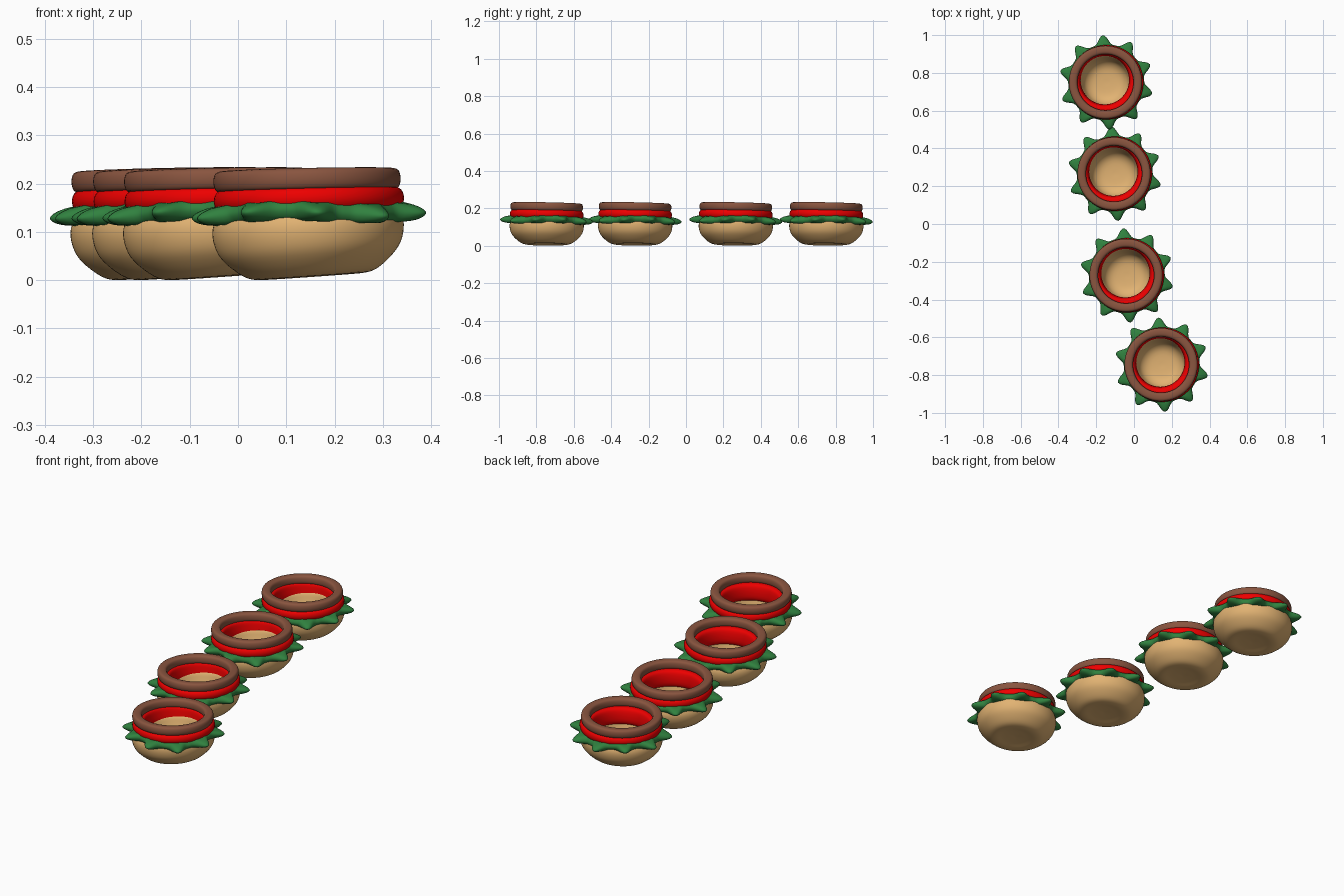
import bpy, bmesh, math
from mathutils import Matrix

if "Cube" in bpy.data.objects:
    bpy.data.objects.remove(bpy.data.objects["Cube"])


def material(name, rgb):
    m = bpy.data.materials.new(name)
    m.diffuse_color = (*rgb, 1)
    m.use_nodes = True
    m.node_tree.nodes["Principled BSDF"].inputs["Base Color"].default_value = m.diffuse_color
    return m


BUN = material("bun_tan", (0.76, 0.45, 0.17))
GREEN = material("lettuce_green", (0.03, 0.22, 0.05))
RED = material("tomato_red", (0.85, 0.0, 0.0))
BROWN = material("patty_brown", (0.25, 0.09, 0.05))


def smooth_profile(pts, closed, sub=4):
    """Catmull-Rom curve through (radius, height) points."""
    n, out = len(pts), []
    get = (lambda i: pts[i % n]) if closed else (lambda i: pts[max(0, min(n - 1, i))])
    for i in range(n if closed else n - 1):
        a, b, c, d = (get(i + k) for k in (-1, 0, 1, 2))
        for s in range(sub):
            t = s / sub
            out.append(tuple(0.5 * (2 * q + (r - p) * t + (2 * p - 5 * q + 4 * r - w) * t * t
                                    + (3 * q - p - 3 * r + w) * t ** 3)
                             for p, q, r, w in zip(a, b, c, d)))
    if not closed:
        out.append(pts[-1])
    return out


def revolve(name, pts, mat, tilt=(0, 0), pivot=0.1, closed=True, warp=None, seg=80):
    """Spin a profile about z, optionally warped by angle, then tilt it."""
    prof = smooth_profile(pts, closed)
    bm = bmesh.new()
    rings = []
    for i in range(seg):
        a = 2 * math.pi * i / seg
        ring = []
        for r, z in prof:
            if warp:
                r, z = warp(r, z, a)
            ring.append(bm.verts.new((r * math.cos(a), r * math.sin(a), z)))
        rings.append(ring)
    n = len(prof)
    for i in range(seg):
        p, q = rings[i], rings[(i + 1) % seg]
        for j in range(n if closed else n - 1):
            k = (j + 1) % n
            bm.faces.new((p[j], q[j], q[k], p[k]))
    bmesh.ops.remove_doubles(bm, verts=bm.verts, dist=1e-5)
    rot = Matrix.Rotation(math.radians(tilt[0]), 4, 'X') @ Matrix.Rotation(math.radians(tilt[1]), 4, 'Y')
    bm.transform(Matrix.Translation((0, 0, pivot)) @ rot @ Matrix.Translation((0, 0, -pivot)))
    bmesh.ops.recalc_face_normals(bm, faces=bm.faces)
    me = bpy.data.meshes.new(name)
    bm.to_mesh(me)
    bm.free()
    for f in me.polygons:
        f.use_smooth = True
    me.materials.append(mat)
    return me


def leaf(r, z, a):
    """Pull the outer edge of the lettuce into ten wavy points."""
    w = (0.5 + 0.5 * math.cos(10 * (a - math.radians(94)))) ** 2
    t = max(0, (r - 0.15) / 0.05)
    z = 0.138 + (z - 0.138) * (1 - 0.25 * t * w)
    return r + 0.048 * t * w, z + 0.006 * t * math.sin(3 * a + 1) - 0.004 * t * w


def off_centre_hole(r, z, a):
    """Shift the hole of the tomato ring towards the back left."""
    t = max(0, min(1, (0.18 - r) / 0.05))
    return r + 0.014 * t * math.cos(a - math.radians(125)), z


# Hollow bun: outer wall, rim, then the bowl inside
bun = revolve("bun", [(0, 0.015), (0.06, 0.012), (0.105, 0.0075), (0.14, 0.017), (0.18, 0.052),
                      (0.196, 0.085), (0.197, 0.12), (0.18, 0.148), (0.155, 0.155), (0.137, 0.145),
                      (0.125, 0.11), (0.108, 0.07), (0.07, 0.046), (0, 0.04)],
              BUN, (-0.5, -4), 0.08, closed=False)

# Lettuce ring
lettuce = revolve("lettuce", [(0.15, 0.125), (0.175, 0.117), (0.193, 0.122), (0.201, 0.138),
                              (0.193, 0.154), (0.175, 0.161), (0.15, 0.152)],
                  GREEN, (-1, -0.7), 0.138, warp=leaf, seg=160)

# Tomato ring
tomato = revolve("tomato", [(0.14, 0.105), (0.165, 0.125), (0.19, 0.147), (0.197, 0.168),
                            (0.188, 0.187), (0.16, 0.191), (0.139, 0.187), (0.13, 0.16),
                            (0.128, 0.125)],
                 RED, (-1, -1.2), 0.165, warp=off_centre_hole)

# Patty ring
patty = revolve("patty", [(0.152, 0.189), (0.17, 0.185), (0.188, 0.188), (0.194, 0.206),
                          (0.189, 0.225), (0.17, 0.229), (0.153, 0.224), (0.148, 0.206)],
                BROWN, (-1.2, -1.2), 0.206)

# Four identical stacks along a bent row
for i, (x, y) in enumerate([(-0.147, 0.75), (-0.102, 0.266), (-0.038, -0.272), (0.147, -0.745)], 1):
    for me in (bun, lettuce, tomato, patty):
        ob = bpy.data.objects.new(f"{me.name}_{i}", me)
        dx = -0.004 if me is patty else 0
        ob.location = (x + dx, y, 0)
        bpy.context.collection.objects.link(ob)
